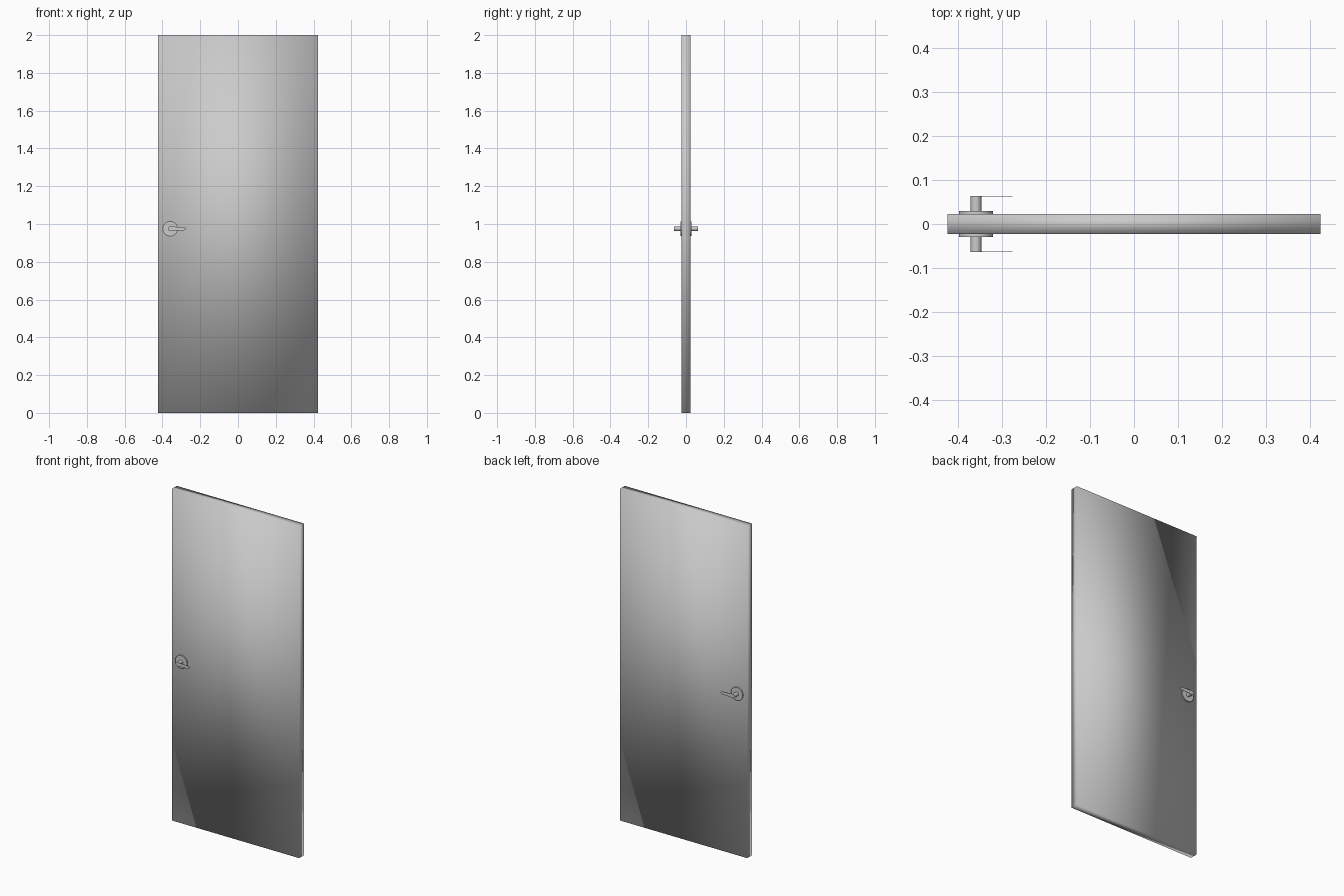
import bpy, bmesh, math

if "Cube" in bpy.data.objects:
    bpy.data.objects.remove(bpy.data.objects["Cube"])

HX, HZ = -0.359, 0.975          # handle axis on the door
DOOR_HALF_T = 0.0225            # half thickness of the slab


def make_object(name, bm):
    bmesh.ops.recalc_face_normals(bm, faces=bm.faces)
    mesh = bpy.data.meshes.new(name)
    bm.to_mesh(mesh)
    bm.free()
    obj = bpy.data.objects.new(name, mesh)
    bpy.context.collection.objects.link(obj)
    return obj


def extrude_outline(name, outline, y0, y1):
    """Closed x/z outline extruded along y."""
    bm = bmesh.new()
    face = bm.faces.new([bm.verts.new((x, y0, z)) for x, z in outline])
    ext = bmesh.ops.extrude_face_region(bm, geom=[face])
    moved = [v for v in ext["geom"] if isinstance(v, bmesh.types.BMVert)]
    bmesh.ops.translate(bm, verts=moved, vec=(0, y1 - y0, 0))
    return make_object(name, bm)


def arc(cx, cz, r, a0, a1, n):
    return [(cx + r * math.cos(math.radians(a0 + (a1 - a0) * i / n)),
             cz + r * math.sin(math.radians(a0 + (a1 - a0) * i / n)))
            for i in range(n + 1)]


def smooth(obj):
    bpy.ops.object.select_all(action='DESELECT')
    obj.select_set(True)
    bpy.context.view_layer.objects.active = obj
    bpy.ops.object.shade_smooth_by_angle(angle=math.radians(35))


# Door slab, with soft normals wrapping around its edges
bm = bmesh.new()
bmesh.ops.create_cube(bm, size=1.0)
bmesh.ops.scale(bm, verts=bm.verts, vec=(0.848, 2 * DOOR_HALF_T, 2.0))
bmesh.ops.translate(bm, verts=bm.verts, vec=(0, 0, 1.0))
for f in bm.faces:
    f.smooth = True
door = make_object("door_panel", bm)

# Handle outlines: round rosette, round stem, tapered lever
circle = lambda r, n: arc(HX, HZ, r, 0, 360, n)[:-1]
lever = arc(HX, HZ, 0.012, 80, 280, 16) + arc(-0.284, HZ, 0.008, -80, 80, 10)

# One handle set per side of the door
for side, s in (("front", -1), ("back", 1)):
    smooth(extrude_outline(side + "_rosette", circle(0.039, 32),
                           s * DOOR_HALF_T, s * 0.0295))
    smooth(extrude_outline(side + "_stem", circle(0.012, 24),
                           s * 0.0295, s * 0.062))
    smooth(extrude_outline(side + "_lever", lever, s * 0.062, s * 0.064))
